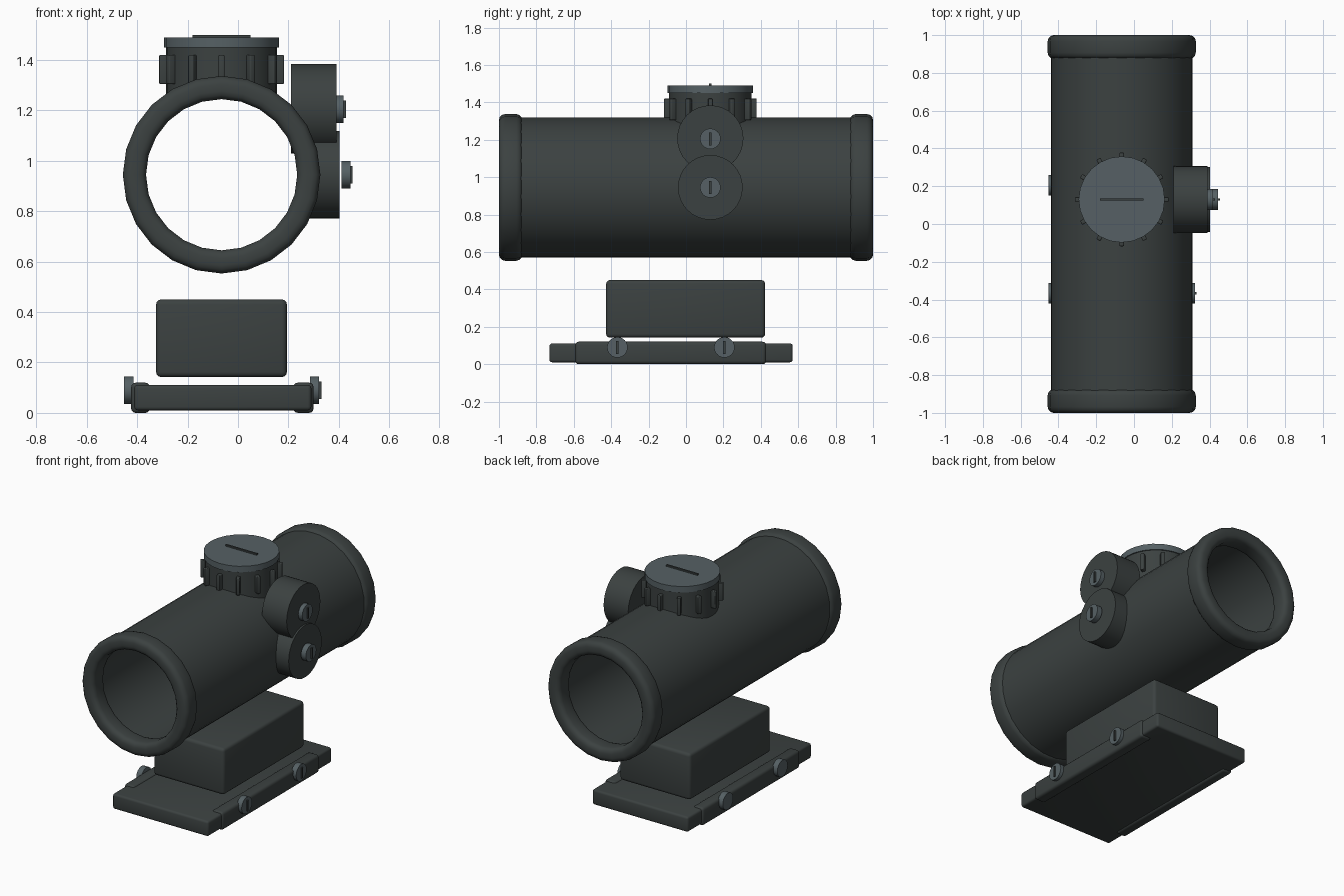
import bpy, bmesh, math
from mathutils import Matrix, Vector

default = bpy.data.objects.get("Cube")
if default:
    bpy.data.objects.remove(default, do_unlink=True)


def material(name, rgb):
    m = bpy.data.materials.new(name)
    m.use_nodes = True
    m.diffuse_color = (*rgb, 1)
    m.node_tree.nodes["Principled BSDF"].inputs["Base Color"].default_value = (*rgb, 1)
    return m


DARK = material("dark gunmetal", (0.044, 0.053, 0.052))
LIGHT = material("grey steel", (0.092, 0.118, 0.128))

# Rotations that carry local z onto a world axis
AXES = {
    "x": Matrix.Rotation(math.pi / 2, 4, "Y"),
    "y": Matrix.Rotation(-math.pi / 2, 4, "X"),
    "z": Matrix.Identity(4),
}


def finish(name, bm, mat, matrix=None):
    if matrix:
        bm.transform(matrix)
    bmesh.ops.recalc_face_normals(bm, faces=bm.faces)
    mesh = bpy.data.meshes.new(name)
    bm.to_mesh(mesh)
    bm.free()
    ob = bpy.data.objects.new(name, mesh)
    bpy.context.collection.objects.link(ob)
    mesh.materials.append(mat)
    bpy.ops.object.select_all(action="DESELECT")
    ob.select_set(True)
    bpy.context.view_layer.objects.active = ob
    bpy.ops.object.shade_smooth_by_angle(angle=math.radians(35))
    return ob


def box(name, x, y, z, mat, bevel=0.0):
    """Box from (low, high) ranges with rounded edges."""
    bm = bmesh.new()
    bmesh.ops.create_cube(bm, size=1)
    for v in bm.verts:
        v.co = Vector([sum(r) / 2 + c * (r[1] - r[0]) for c, r in zip(v.co, (x, y, z))])
    if bevel:
        bmesh.ops.bevel(bm, geom=bm.edges[:], offset=bevel, segments=3,
                        profile=0.5, affect="EDGES")
    return finish(name, bm, mat)


def disc(name, centre, axis, radius, start, end, mat, sides=32):
    """Solid cylinder running from start to end along the axis."""
    bm = bmesh.new()
    bmesh.ops.create_cone(bm, cap_ends=True, segments=sides, radius1=radius,
                          radius2=radius, depth=end - start,
                          matrix=Matrix.Translation((0, 0, (start + end) / 2)))
    return finish(name, bm, mat, Matrix.Translation(centre) @ AXES[axis])


def lathe(name, profile, centre, axis, mat, sides=24):
    """Revolve a closed (radius, offset) profile around the axis."""
    bm = bmesh.new()
    rings = []
    for i in range(sides):
        a = math.tau * i / sides
        rings.append([bm.verts.new((r * math.cos(a), r * math.sin(a), t)) for r, t in profile])
    n = len(profile)
    for i in range(sides):
        p, q = rings[i], rings[(i + 1) % sides]
        for j in range(n):
            k = (j + 1) % n
            bm.faces.new((p[j], q[j], q[k], p[k]))
    return finish(name, bm, mat, Matrix.Translation(centre) @ AXES[axis])


def rounded_section(r0, r1, t0, t1, b, steps=3):
    """Rounded rectangle section for the end rings."""
    points = []
    corners = [(r1 - b, t1 - b), (r0 + b, t1 - b), (r0 + b, t0 + b), (r1 - b, t0 + b)]
    for c, (r, t) in enumerate(corners):
        for s in range(steps + 1):
            a = math.pi / 2 * (c + s / steps)
            points.append((r + b * math.cos(a), t + b * math.sin(a)))
    return points


CX, TUBE_Z, KNOB_Y = -0.065, 0.945, 0.13
tube_centre = (CX, 0, TUBE_Z)

# Hollow tube and its rounded end rings
lathe("main_tube", [(0.375, -0.95), (0.375, 0.95), (0.345, 0.95), (0.345, -0.95)],
      tube_centre, "y", DARK, 48)
for name, y0, y1 in (("front_ring", -1, -0.875), ("rear_ring", 0.875, 1)):
    lathe(name, rounded_section(0.30, 0.392, y0, y1, 0.032), tube_centre, "y", DARK)

# Top turret with grip ridges, cap and slot
turret = (CX, KNOB_Y, 0)
disc("turret_body", turret, "z", 0.22, 1.25, 1.45, DARK)
disc("turret_cap", turret, "z", 0.228, 1.45, 1.49, LIGHT, 24)
box("turret_slot", (CX - 0.115, CX + 0.115), (KNOB_Y - 0.006, KNOB_Y + 0.006),
    (1.485, 1.5), DARK)
for i in range(12):
    ridge = box("turret_ridge", (0.21, 0.248), (-0.012, 0.012), (1.305, 1.42), DARK, 0.005)
    ridge.matrix_world = Matrix.Translation(turret) @ Matrix.Rotation(math.tau * i / 12, 4, "Z")


def screw(name, y, z, x0, x1, slotted=True):
    disc(name, (0, y, z), "x", 0.055, x0, x1, LIGHT, 24)
    if slotted:
        box(name + "_slot", (x1 - 0.005, x1 + 0.009), (y - 0.006, y + 0.006),
            (z - 0.035, z + 0.035), DARK)


# Side knobs with slotted screws
disc("upper_side_knob", (0, KNOB_Y, 1.207), "x", 0.177, 0.21, 0.39, DARK)
screw("upper_knob_screw", KNOB_Y, 1.205, 0.385, 0.419)
disc("lower_side_knob", (0, KNOB_Y, TUBE_Z), "x", 0.173, 0.25, 0.402, DARK)
screw("lower_knob_screw", KNOB_Y, TUBE_Z, 0.41, 0.446)

# Mount block and base plate
box("mount_block", (-0.325, 0.194), (-0.427, 0.423), (0.142, 0.45), DARK, 0.02)
box("base_plate", (-0.412, 0.291), (-0.73, 0.57), (0.01, 0.111), DARK, 0.014)

# Side clamps and their screws
for side, x in (("right", (-0.424, -0.35)), ("left", (0.22, 0.3))):
    box(side + "_clamp", x, (-0.592, 0.428), (0, 0.12), DARK, 0.018)
for label, y in (("front", -0.367), ("rear", 0.205)):
    screw(label + "_left_screw", y, 0.09, 0.285, 0.322)
    screw(label + "_right_screw", y, 0.09, -0.452, -0.415, slotted=False)
